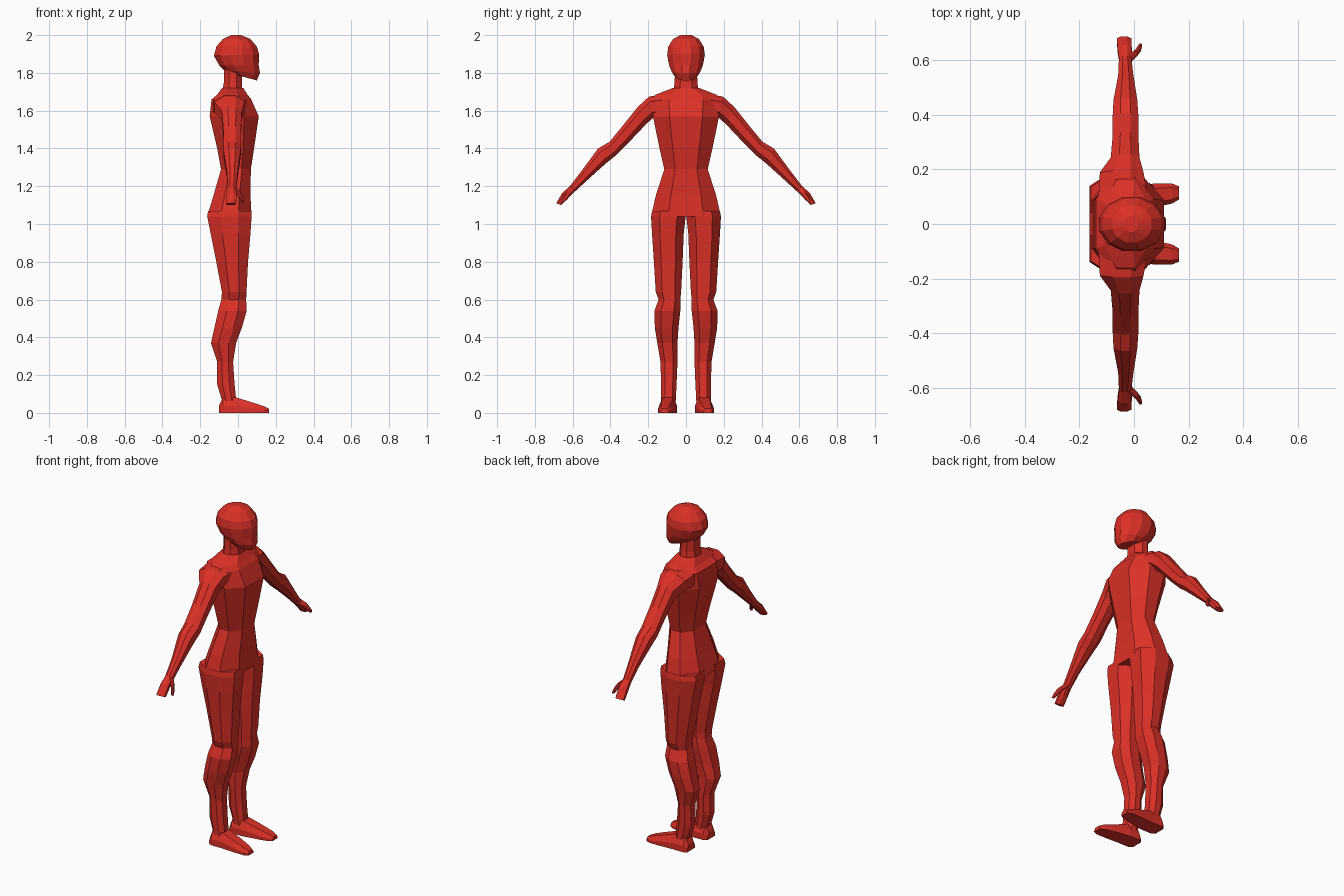
import bpy
import bmesh
from math import cos, sin, pi
from mathutils import Vector as V

if "Cube" in bpy.data.objects:
    bpy.data.objects.remove(bpy.data.objects["Cube"])

red = bpy.data.materials.new("red")
red.use_nodes = True
red.diffuse_color = (0.72, 0.03, 0.02, 1)
red.node_tree.nodes["Principled BSDF"].inputs["Base Color"].default_value = red.diffuse_color

OCTAGON = [(1, .5), (.4, 1), (-.4, 1), (-1, .5), (-1, -.5), (-.4, -1), (.4, -1), (1, -.5)]
ROUND = [(cos(i * pi / 6 + pi / 12) * 1.03, sin(i * pi / 6 + pi / 12) * 1.03) for i in range(12)]


def ring(u0, u1, v0, v1, shape=OCTAGON):
    """Cross-section spanning u0-u1 one way and v0-v1 the other."""
    u0, u1, v0, v1 = map(V, (u0, u1, v0, v1))
    c = (v0 + v1) / 2
    mid = (u0 + u1) / 2
    c = V((mid.x, c.y, c.z))
    u, v = (u1 - u0) / 2, (v1 - v0) / 2
    return [c + u * a + v * b for a, b in shape]


def slab(z, back, front, y0, y1):
    """Level section of the torso or a leg."""
    return ring((back, 0, z), (front, 0, z), (0, y0, z), (0, y1, z))


def limb(back, front, low, high):
    """Arm section between a lower and an upper (y, z) point."""
    return ring((back, 0, 0), (front, 0, 0), (0, *low), (0, *high))


def loft(name, rings, mirror=False):
    bm = bmesh.new()
    loops = [[bm.verts.new(p) for p in r] for r in rings]
    n = len(loops[0])
    for a, b in zip(loops, loops[1:]):
        for i in range(n):
            j = (i + 1) % n
            bm.faces.new((a[i], a[j], b[j], b[i]))
    bm.faces.new(loops[0])
    bm.faces.new(loops[-1])
    bmesh.ops.recalc_face_normals(bm, faces=bm.faces)
    mesh = bpy.data.meshes.new(name)
    bm.to_mesh(mesh)
    bm.free()
    mesh.materials.append(red)
    obj = bpy.data.objects.new(name, mesh)
    bpy.context.collection.objects.link(obj)
    if mirror:
        mod = obj.modifiers.new("mirror", "MIRROR")
        mod.use_axis = (False, True, False)
    return obj


# Torso: height, back, front, half width
torso = [(1.04, -.163, .072, .185), (1.15, -.13, .066, .16), (1.29, -.09, .068, .115),
         (1.4, -.11, .085, .14), (1.57, -.15, .11, .175), (1.66, -.14, .07, .18),
         (1.685, -.11, .05, .16), (1.72, -.085, .028, .07)]
loft("torso", [slab(z, b, f, -w, w) for z, b, f, w in torso])

# Neck
neck = [(1.69, -.085, .025, .07), (1.75, -.075, .02, .06), (1.85, -.075, .02, .058)]
loft("neck", [slab(z, b, f, -w, w) for z, b, f, w in neck])

# Head, tilted sections: back x, back z, front x, front z, half width
head = [(-.03, 1.795, .1, 1.76, .055), (-.07, 1.81, .117, 1.8, .075),
        (-.1, 1.84, .11, 1.84, .09), (-.128, 1.89, .112, 1.9, .1),
        (-.115, 1.94, .1, 1.94, .094), (-.08, 1.98, .065, 1.98, .068),
        (-.035, 2, .015, 2, .03)]
loft("head", [ring((b, 0, zb), (f, 0, zf), (0, -w, (zb + zf) / 2), (0, w, (zb + zf) / 2), ROUND)
              if zb == zf else
              [p + V((0, 0, (zb + zf) / 2)) for p in
               ring((b, 0, zb), (f, 0, zf), (0, -w, 0), (0, w, 0), ROUND)]
              for b, zb, f, zf, w in head])

# Legs: height, back, front, inner, outer
legs = [(1.07, -.158, .07, .0, .18), (1.04, -.163, .072, .002, .185), (.95, -.145, .066, .012, .18),
        (.8, -.115, .053, .018, .17), (.64, -.085, .045, .026, .16),
        (.6, -.088, .043, .03, .145), (.54, -.105, .046, .03, .167),
        (.45, -.125, .02, .04, .165), (.37, -.143, -.01, .045, .152),
        (.27, -.11, -.026, .045, .135), (.15, -.11, -.018, .05, .132),
        (.05, -.08, -.008, .055, .132)]
loft("legs", [slab(*r) for r in legs], mirror=True)

# Feet: x, height, inner, outer
feet = [(-.1, .04, .06, .13), (-.08, .082, .047, .143), (-.01, .082, .047, .143),
        (.08, .054, .062, .148), (.14, .034, .075, .148), (.165, .022, .09, .138)]
FOOT = [(-1, -1), (1, -1), (1, -.1), (.6, 1), (-.6, 1), (-1, -.1)]
loft("feet", [[V((x, (a + b) / 2 + (b - a) / 2 * u, h / 2 * (1 + v))) for u, v in FOOT]
              for x, h, a, b in feet], mirror=True)

# Arms from shoulder to fingertips: back, front, lower point, upper point
arms = [(-.13, .05, (.1, 1.56), (.1, 1.69)), (-.125, .035, (.17, 1.565), (.195, 1.675)),
        (-.085, .02, (.21, 1.53), (.255, 1.62)), (-.078, .016, (.295, 1.44), (.335, 1.52)),
        (-.078, .016, (.375, 1.36), (.405, 1.435)), (-.075, .012, (.425, 1.32), (.465, 1.4)),
        (-.058, -.002, (.525, 1.23), (.55, 1.285)), (-.055, -.01, (.59, 1.17), (.615, 1.2)),
        (-.06, -.008, (.62, 1.14), (.655, 1.165)), (-.063, -.01, (.66, 1.1), (.687, 1.11))]
loft("arms", [limb(*r) for r in arms], mirror=True)

# Thumbs: x, y, z, radius
thumbs = [(-.025, .595, 1.19, .012), (.002, .622, 1.165, .011),
          (.016, .637, 1.14, .009), (.024, .655, 1.118, .006)]
loft("thumbs", [ring((x - r, 0, 0), (x + r, 0, 0), (0, y - r, z - r), (0, y + r, z + r))
                for x, y, z, r in thumbs], mirror=True)
